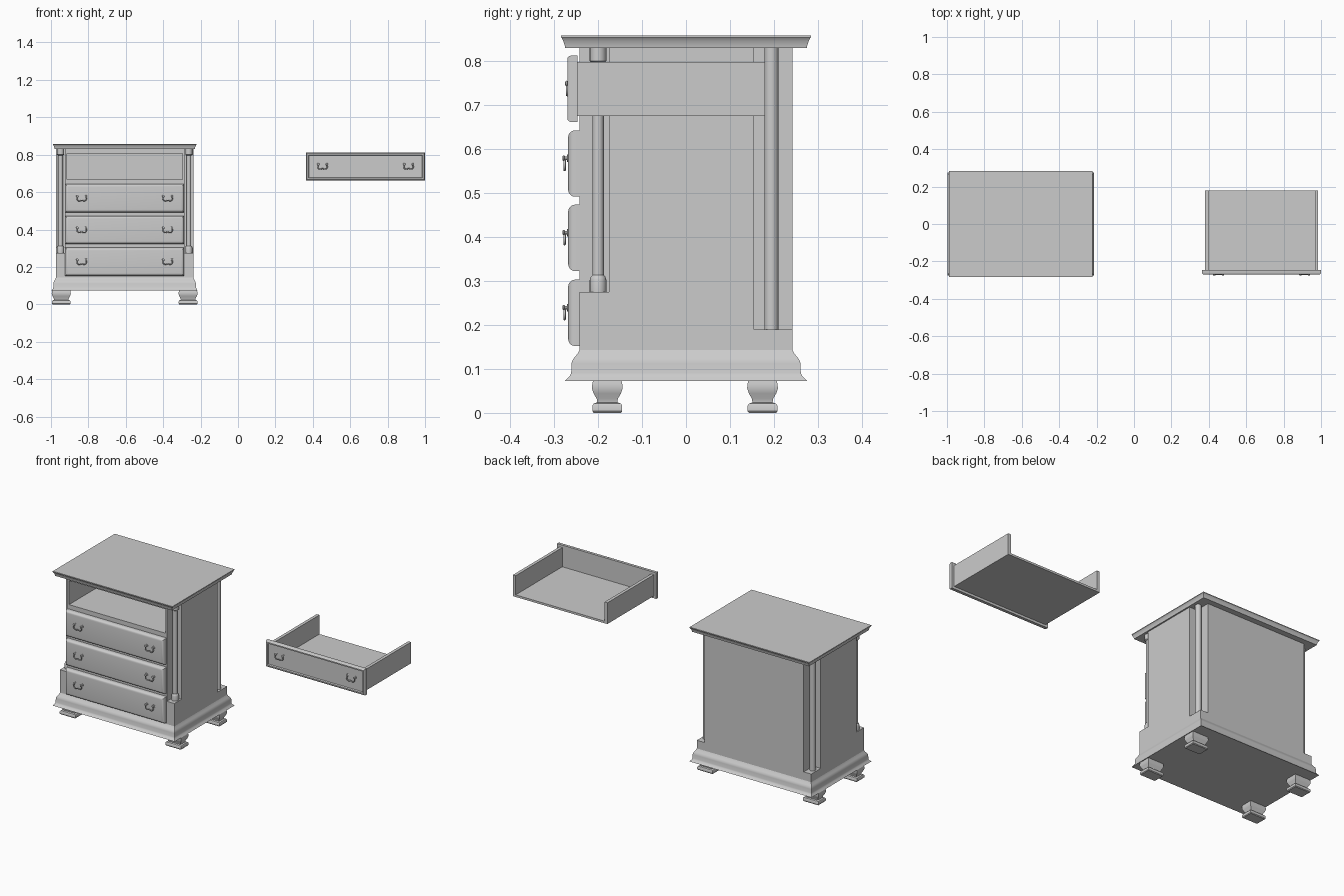
import bpy, bmesh, math
from mathutils import Vector

if "Cube" in bpy.data.objects:
    bpy.data.objects.remove(bpy.data.objects["Cube"])

CX = -0.606      # cabinet centre
DX = 0.682       # loose drawer centre


def finish(name, bm, smooth=True):
    bmesh.ops.recalc_face_normals(bm, faces=bm.faces)
    me = bpy.data.meshes.new(name)
    bm.to_mesh(me)
    bm.free()
    ob = bpy.data.objects.new(name, me)
    bpy.context.collection.objects.link(ob)
    if smooth:
        bpy.ops.object.select_all(action='DESELECT')
        ob.select_set(True)
        bpy.context.view_layer.objects.active = ob
        bpy.ops.object.shade_smooth_by_angle(angle=math.radians(35))
    return ob


def bridge(name, rings, smooth=True):
    """Skin a stack of equal point loops and cap both ends."""
    bm = bmesh.new()
    loops = [[bm.verts.new(p) for p in r] for r in rings]
    n = len(loops[0])
    for a, b in zip(loops, loops[1:]):
        for i in range(n):
            j = (i + 1) % n
            bm.faces.new((a[i], a[j], b[j], b[i]))
    bm.faces.new(loops[0])
    bm.faces.new(loops[-1])
    return finish(name, bm, smooth)


CORNERS = [(-1, -1), (1, -1), (1, 1), (-1, 1)]


def rect_stack(name, cx, cy, profile):
    """Rectangular rings (half x, half y, z)."""
    return bridge(name, [[(cx + sx * hx, cy + sy * hy, z) for sx, sy in CORNERS]
                         for hx, hy, z in profile])


def prism(name, plan, z0, z1):
    return bridge(name, [[(x, y, z) for x, y in plan] for z in (z0, z1)], False)


def box(name, x0, x1, y0, y1, z0, z1):
    return prism(name, [(x0, y0), (x1, y0), (x1, y1), (x0, y1)], z0, z1)


def lathe(name, x, y, profile, n=20):
    return bridge(name, [[(x + r * math.cos(2 * math.pi * i / n),
                           y + r * math.sin(2 * math.pi * i / n), z) for i in range(n)]
                         for r, z in profile])


def drawer_front(name, cx, zc, yb, yf, recess=0):
    """Slab with rounded front edges, optionally with a sunk panel."""
    prof, r = [(0, yb)], 0.016
    for i in range(6):
        a = math.pi / 2 * i / 5
        prof.append((r * (1 - math.cos(a)), yf + r * (1 - math.sin(a))))
    if recess:
        prof = [(0, yb), (0, yf + .008), (.002, yf + .003), (.006, yf), (.013, yf),
                (.016, yf + recess)]
    return bridge(name, [[(cx + sx * (0.318 - d), y, zc + sz * (0.0755 - d))
                          for sx, sz in CORNERS] for d, y in prof])


def handle(name, cx, zc, y):
    # curved bail
    cu = bpy.data.curves.new(name, 'CURVE')
    cu.dimensions = '3D'
    cu.bevel_depth, cu.bevel_resolution, cu.use_fill_caps = 0.003, 2, True
    sp = cu.splines.new('BEZIER')
    pts = [(-.021, .012), (-.025, -.004), (-.015, -.014), (0, -.011),
           (.015, -.014), (.025, -.004), (.021, .012)]
    sp.bezier_points.add(len(pts) - 1)
    sp.resolution_u = 4
    for bp, (px, pz) in zip(sp.bezier_points, pts):
        bp.co = Vector((cx + px, y - .008, zc + pz))
        bp.handle_left_type = bp.handle_right_type = 'AUTO'
    ob = bpy.data.objects.new(name + "_bail", cu)
    bpy.context.collection.objects.link(ob)
    # posts with rosettes
    for s in (-1, 1):
        rings = [(.0085, y + .002), (.0085, y - .002), (.004, y - .003), (.004, y - .007),
                 (.0065, y - .009), (.0055, y - .012), (.002, y - .013)]
        bridge(name + "_post", [[(cx + s * .023 + r * math.cos(k * math.pi / 6), yy,
                                  zc + .012 + r * math.sin(k * math.pi / 6))
                                 for k in range(12)] for r, yy in rings])


# flared plinth and top
rect_stack("base_moulding", CX, 0, [(.367 + .75 * d, .242 + d, z) for d, z in
           [(.033, .073), (.027, .079), (.022, .084), (.019, .091), (.0185, .112),
            (.016, .120), (.011, .127), (.005, .134), (0, .143)]])
rect_stack("top", CX, 0, [(.384 - d, .284 - d, z) for d, z in
           [(.009, .83), (.008, .837), (.005, .845), (.001, .853), (0, .854), (0, .858)]])

# carcass with stepped corner notches
W, I, F, B, NF, NB = .367, .319, -.242, .242, -.175, .155
rear = [(W, NB), (I, NB), (I, B)]
front = [(I, F), (I, NF), (W, NF)]


def mirrored(half):
    return [(CX + x, y) for x, y in half] + [(CX - x, y) for x, y in reversed(half)]


prism("carcass_lower", mirrored([(W, F), (W, B)]), .14, .19)
prism("carcass_middle", mirrored([(W, F)] + rear), .19, .275)
body = prism("carcass_upper", mirrored(front + rear), .275, .832)

# empty top drawer bay
cut = box("bay_cutter", CX - .309, CX + .309, -.4, .19, .668, .807)
cut.hide_render = True
mod = body.modifiers.new("bay", 'BOOLEAN')
mod.object, mod.operation, mod.solver = cut, 'DIFFERENCE', 'EXACT'
bpy.context.view_layer.objects.active = body
bpy.ops.object.modifier_apply(modifier=mod.name)
bpy.data.objects.remove(cut)

for s in (-1, 1):
    # corner columns
    x = CX + s * .343
    lathe("front_column", x, -.2, [(.019, .275), (.019, .302), (.017, .309), (.013, .313),
                                   (.013, .796), (.019, .8), (.019, .832)])
    lathe("rear_column", x, .194, [(.016, .19), (.016, .832)])
    # bulbous rectangular feet
    for y in (-.179, .174):
        rect_stack("foot", CX + s * .339, y, [(.016 + h, h, z) for h, z in
                   [(.031, 0), (.034, .004), (.034, .016), (.031, .021), (.023, .024),
                    (.024, .032), (.031, .044), (.035, .056), (.034, .066), (.032, .075)]])

# closed drawers
for zc in (.2275, .398, .567):
    drawer_front("drawer_front", CX, zc, -.24, -.268)
    for s in (-1, 1):
        handle("handle", CX + s * .23, zc, -.268)

# loose drawer, open at the back
drawer_front("loose_drawer_front", DX, .737, -.247, -.27, .008)
box("loose_drawer_bottom", DX - .29, DX + .29, -.248, .18, .675, .687)
for s in (-1, 1):
    a, b = sorted((DX + s * .285, DX + s * .303))
    box("loose_drawer_side", a, b, -.248, .18, .675, .798)
    handle("loose_handle", DX + s * .23, .737, -.262)
